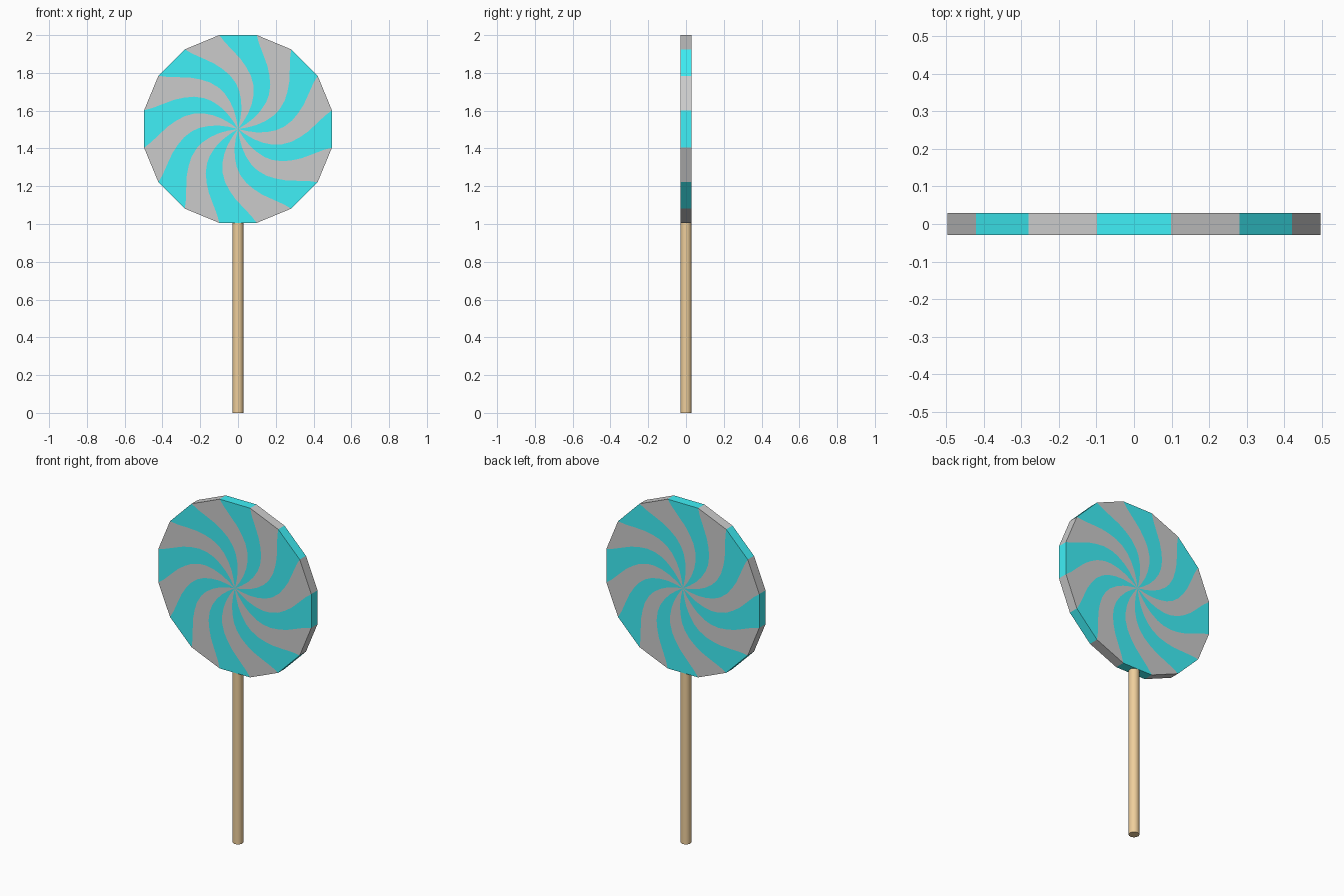
import bpy, bmesh
from math import sin, cos, radians

if "Cube" in bpy.data.objects:
    bpy.data.objects.remove(bpy.data.objects["Cube"])

SIDES, RADIUS, CENTRE_Z, HALF = 16, 0.507, 1.503, 0.029
# swirl profile: (fraction of radius, twist in degrees)
SWIRL = [(1, 0), (0.92, 2.5), (0.82, 7.5), (0.73, 13.5), (0.65, 19), (0.57, 25), (0.48, 31),
         (0.4, 35.5), (0.3, 40), (0.2, 44), (0.1, 47)]


def material(name, rgb):
    m = bpy.data.materials.new(name)
    m.diffuse_color = (*rgb, 1)
    m.use_nodes = True
    m.node_tree.nodes["Principled BSDF"].inputs["Base Color"].default_value = m.diffuse_color
    return m


def face_swirl(bm, y, sign):
    """One flat side of the candy: concentric twisted rings with alternating stripes."""
    rings = []
    for f, twist in SWIRL:
        angles = [radians(360 / SIDES * (k + 0.5) - sign * twist) for k in range(SIDES)]
        rings.append([bm.verts.new((RADIUS * f * cos(a), y, CENTRE_Z + RADIUS * f * sin(a)))
                      for a in angles])
    hub = bm.verts.new((0, y, CENTRE_Z))
    for k in range(SIDES):
        n = (k + 1) % SIDES
        for outer, inner in zip(rings, rings[1:]):
            bm.faces.new((outer[k], outer[n], inner[n], inner[k])).material_index = k % 2
        bm.faces.new((rings[-1][k], rings[-1][n], hub)).material_index = k % 2
    return rings[0]


# candy disc: swirled front and back joined by a striped rim
bm = bmesh.new()
front = face_swirl(bm, -HALF, 1)
back = face_swirl(bm, HALF, -1)
for k in range(SIDES):
    n = (k + 1) % SIDES
    bm.faces.new((front[k], front[n], back[n], back[k])).material_index = k % 2
bmesh.ops.recalc_face_normals(bm, faces=bm.faces)
mesh = bpy.data.meshes.new("candy_disc")
bm.to_mesh(mesh)
bm.free()
mesh.materials.append(material("grey_stripe", (0.8, 0.8, 0.8)))
mesh.materials.append(material("cyan_stripe", (0.05, 0.87, 0.93)))
bpy.context.collection.objects.link(bpy.data.objects.new("candy_disc", mesh))

# wooden stick
bpy.ops.mesh.primitive_cylinder_add(vertices=16, radius=0.029, depth=1.006, location=(0, 0, 0.503))
stick = bpy.context.object
stick.name = "stick"
stick.data.materials.append(material("wood", (0.86, 0.62, 0.33)))
bpy.ops.object.shade_smooth_by_angle()
